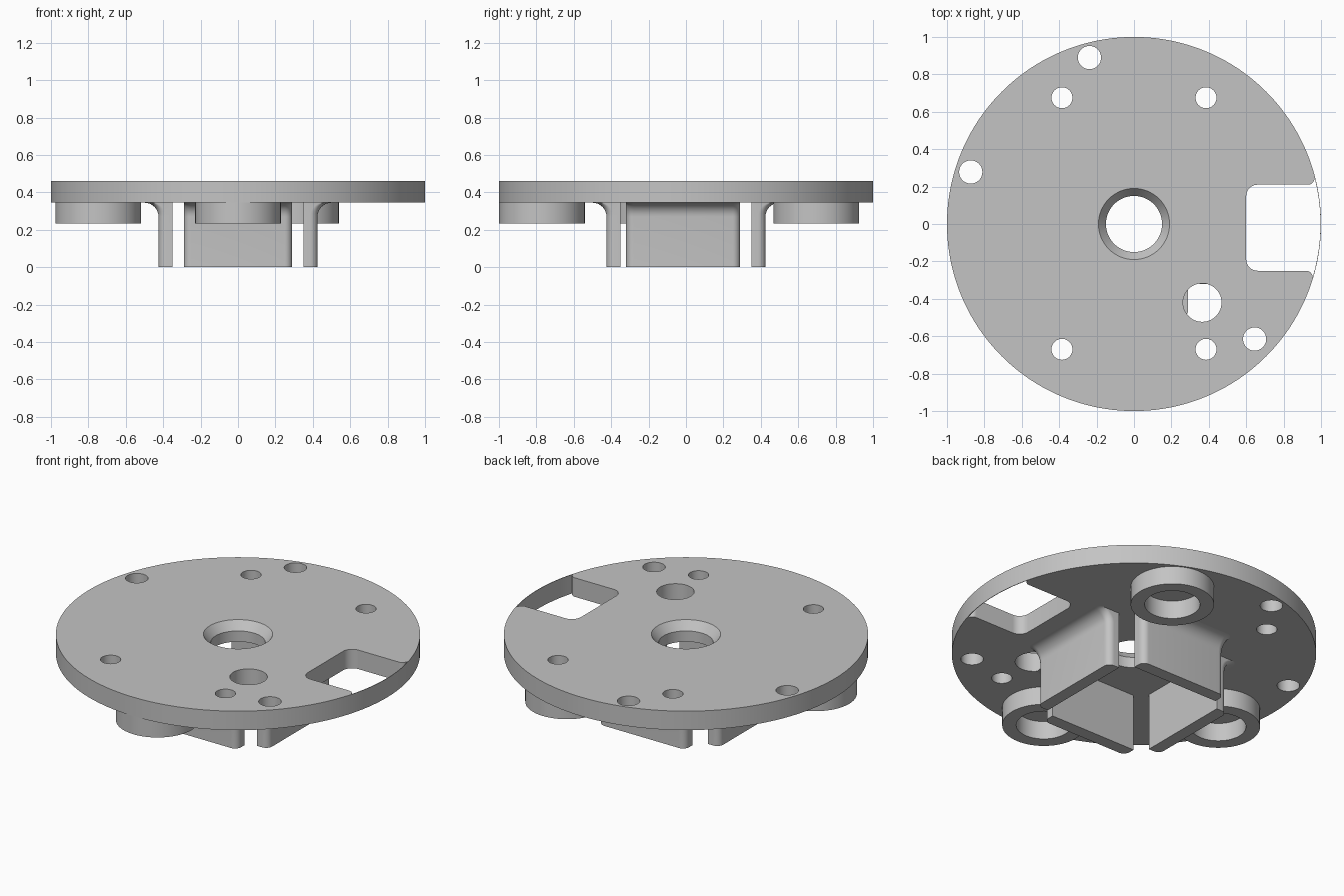
import bpy, bmesh
from math import cos, sin, pi, radians, atan2

cube = bpy.data.objects.get("Cube")
if cube:
    bpy.data.objects.remove(cube, do_unlink=True)

grey = bpy.data.materials.new("plain grey")
grey.use_nodes = True
grey.diffuse_color = (0.55, 0.55, 0.55, 1)
grey.node_tree.nodes["Principled BSDF"].inputs["Base Color"].default_value = grey.diffuse_color

PLATE_BOTTOM, PLATE_TOP = 0.345, 0.46


def arc(cx, cy, r, start, end, steps):
    """Points along an arc, angles in radians."""
    angles = [start + (end - start) * i / steps for i in range(steps + 1)]
    return [(cx + r * cos(a), cy + r * sin(a)) for a in angles]


def circle(cx, cy, r, n=64):
    return arc(cx, cy, r, 0, 2 * pi, n)[:-1]


def loft(name, levels, ring=False):
    """Skin a stack of (outline, z) levels; ring joins the last to the first."""
    bm = bmesh.new()
    loops = [[bm.verts.new((x, y, z)) for x, y in pts] for pts, z in levels]
    pairs = list(zip(loops, loops[1:]))
    if ring:
        pairs.append((loops[-1], loops[0]))
    else:
        bm.faces.new(loops[0])
        bm.faces.new(loops[-1])
    for low, high in pairs:
        for i in range(len(low)):
            j = (i + 1) % len(low)
            bm.faces.new((low[i], low[j], high[j], high[i]))
    bmesh.ops.recalc_face_normals(bm, faces=bm.faces)
    mesh = bpy.data.meshes.new(name)
    bm.to_mesh(mesh)
    bm.free()
    mesh.materials.append(grey)
    obj = bpy.data.objects.new(name, mesh)
    bpy.context.collection.objects.link(obj)
    return obj


def smooth(obj):
    bpy.ops.object.select_all(action='DESELECT')
    obj.select_set(True)
    bpy.context.view_layer.objects.active = obj
    bpy.ops.object.shade_smooth_by_angle(angle=radians(30))


# Round base plate
plate = loft("base_plate", [(circle(0, 0, 1, 256), PLATE_BOTTOM),
                            (circle(0, 0, 1, 256), PLATE_TOP)])
cutters = []

# Countersunk centre hole
cutters.append(loft("centre_hole_cutter", [
    (circle(0, 0, 0.15), 0.3), (circle(0, 0, 0.15), 0.41),
    (circle(0, 0, 0.19), PLATE_TOP), (circle(0, 0, 0.198), 0.47)]))

# Screw holes and cable hole
holes = [(x, y, 0.056) for x in (-0.385, 0.385) for y in (-0.67, 0.675)]
holes += [(-0.238, 0.89, 0.062), (-0.873, 0.278, 0.062), (0.645, -0.615, 0.062),
          (0.365, -0.42, 0.103)]
for x, y, r in holes:
    outline = circle(x, y, r, 48)
    cutters.append(loft("hole_cutter", [(outline, 0.3), (outline, 0.5)]))

# Side notch, leaving a paper-thin outer wall
top, bottom, back, fillet, flare = 0.21, -0.25, 0.6, 0.06, 0.035
notch = arc(back + fillet, bottom + fillet, fillet, 1.5 * pi, pi, 8)
notch += arc(back + fillet, top - fillet, fillet, pi, pi / 2, 8)
notch += arc(0.93, top + flare, flare, -pi / 2, 0, 8)
notch += arc(0, 0, 0.997, atan2(top + flare, 0.965), atan2(bottom - flare, 0.955), 24)
notch += arc(0.92, bottom - flare, flare, 0, pi / 2, 8)
cutters.append(loft("notch_cutter", [(notch, 0.3), (notch, 0.5)]))

# Cut every opening, then drop the cutters
for cutter in cutters:
    cutter.hide_render = True
    mod = plate.modifiers.new("cut", 'BOOLEAN')
    mod.operation = 'DIFFERENCE'
    mod.solver = 'EXACT'
    mod.object = cutter
bpy.context.view_layer.objects.active = plate
for mod in list(plate.modifiers):
    bpy.ops.object.modifier_apply(modifier=mod.name)
for cutter in cutters:
    bpy.data.objects.remove(cutter, do_unlink=True)
smooth(plate)

# Ring-shaped magnet seats under the plate
for name, x, y in (("front_ring", 0, -0.77), ("back_ring", 0.31, 0.697),
                   ("side_ring", -0.747, -0.17)):
    outer, inner = circle(x, y, 0.229), circle(x, y, 0.152)
    smooth(loft(name, [(inner, PLATE_BOTTOM), (inner, 0.235),
                       (outer, 0.235), (outer, PLATE_BOTTOM)], ring=True))


# Four clamp walls with rounded outer edges and a flared root
def wall(name, turn, start, end):
    inside, outside, edge, root = 0.35, 0.425, 0.04, 0.075

    def outline(out):
        d = outside + out
        pts = [(inside, end), (inside, start)]
        pts += arc(d - edge, start + edge, edge, -pi / 2, 0, 8)
        pts += arc(d - edge, end - edge, edge, 0, pi / 2, 8)
        return [(x * cos(turn) - y * sin(turn), x * sin(turn) + y * cos(turn))
                for x, y in pts]

    levels = [(outline(0), 0)]
    for i in range(9):
        a = i / 8 * pi / 2
        levels.append((outline(root * (1 - cos(a))), PLATE_BOTTOM - root * (1 - sin(a))))
    smooth(loft(name, levels))


wall("left_wall", 0, -0.32, 0.29)
wall("back_wall", pi / 2, -0.29, 0.29)
wall("right_wall", pi, -0.29, 0.29)
wall("front_wall", -pi / 2, -0.29, 0.29)
